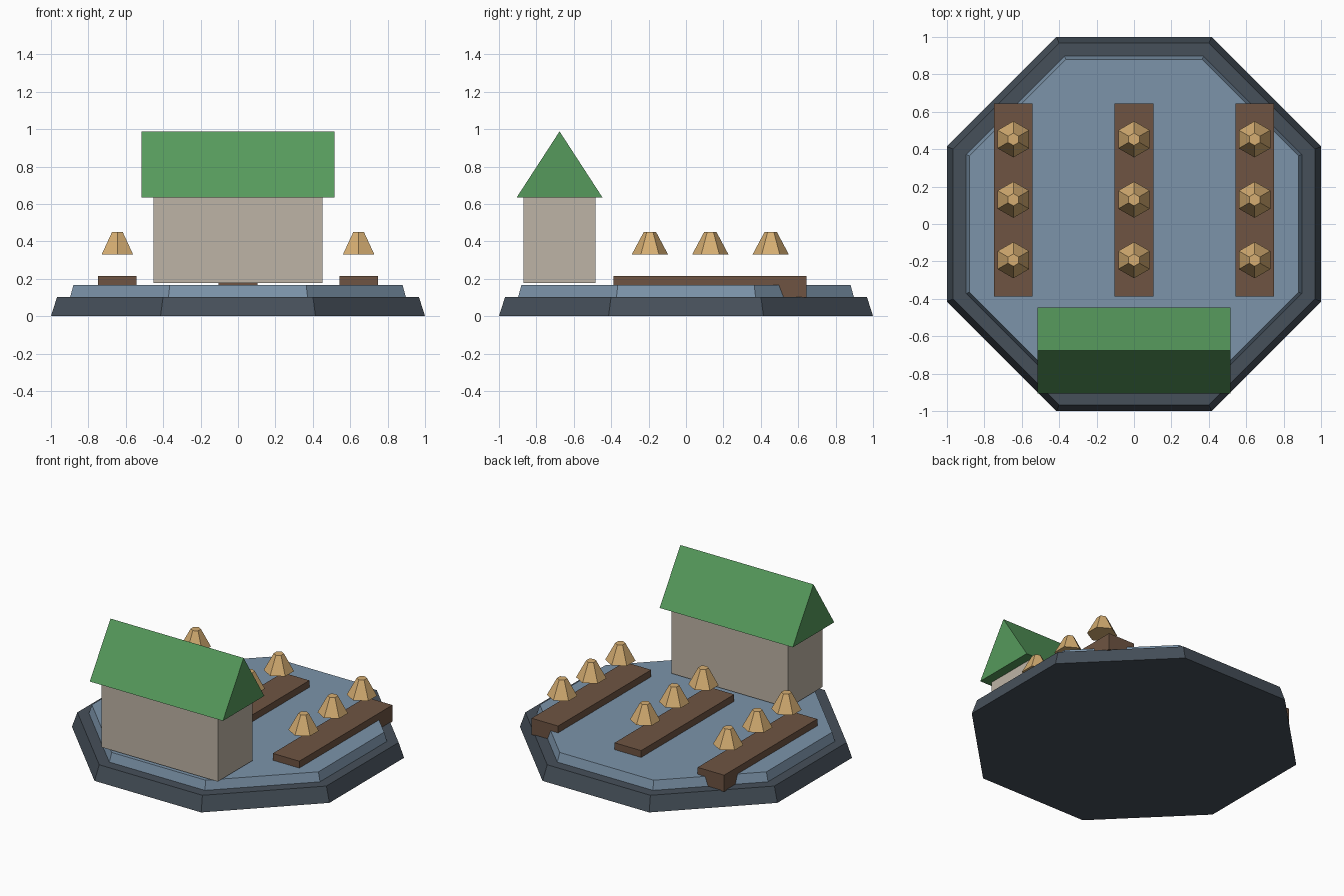
import bpy, bmesh
from math import sin, cos, pi

cube = bpy.data.objects.get("Cube")
if cube:
    bpy.data.objects.remove(cube, do_unlink=True)


def material(name, rgb):
    # 8-bit display colour converted to linear
    lin = [((c / 255 + 0.055) / 1.055) ** 2.4 for c in rgb]
    m = bpy.data.materials.new(name)
    m.use_nodes = True
    m.diffuse_color = (*lin, 1)
    bsdf = next(n for n in m.node_tree.nodes if n.type == 'BSDF_PRINCIPLED')
    bsdf.inputs["Base Color"].default_value = (*lin, 1)
    return m


slate = material("dark_slate", (70, 80, 90))
water = material("blue_grey", (124, 148, 170))
wood = material("brown_wood", (110, 84, 66))
straw = material("straw_tan", (214, 174, 114))
plaster = material("beige_plaster", (190, 180, 166))
green = material("roof_green", (86, 154, 92))


def loft(name, lower, upper, mat):
    """Closed solid joining two matching rings of points."""
    bm = bmesh.new()
    a = [bm.verts.new(p) for p in lower]
    b = [bm.verts.new(p) for p in upper]
    n = len(a)
    for i in range(n):
        j = (i + 1) % n
        bm.faces.new((a[i], a[j], b[j], b[i]))
    bm.faces.new(a)
    bm.faces.new(b)
    bmesh.ops.recalc_face_normals(bm, faces=bm.faces)
    mesh = bpy.data.meshes.new(name)
    bm.to_mesh(mesh)
    bm.free()
    mesh.materials.append(mat)
    obj = bpy.data.objects.new(name, mesh)
    bpy.context.collection.objects.link(obj)
    return obj


def ring(sides, radius, z, turn, x=0, y=0):
    angles = [turn + 2 * pi * i / sides for i in range(sides)]
    return [(x + radius * cos(t), y + radius * sin(t), z) for t in angles]


def box(name, x, y, z, mat):
    rect = [(x[0], y[0]), (x[1], y[0]), (x[1], y[1]), (x[0], y[1])]
    return loft(name, [(*p, z[0]) for p in rect], [(*p, z[1]) for p in rect], mat)


def octagon(name, low, high, z0, z1, mat):
    # radii are given to the flats
    k = 1 / cos(pi / 8)
    return loft(name, ring(8, low * k, z0, pi / 8), ring(8, high * k, z1, pi / 8), mat)


# Stepped octagonal ground
octagon("base", 1.0, 0.967, 0, 0.104, slate)
octagon("upper_deck", 0.897, 0.88, 0.104, 0.167, water)

# House with gabled roof
box("house_walls", (-0.452, 0.452), (-0.87, -0.485), (0.177, 0.635), plaster)
gable = [(-0.906, 0.634), (-0.446, 0.634), (-0.676, 0.988)]
loft("house_roof", [(-0.517, *p) for p in gable], [(0.517, *p) for p in gable], green)

# Planks, each with three hexagonal caps hovering above
for side, x in (("right", -0.645), ("middle", 0), ("left", 0.645)):
    box(side + "_plank", (x - 0.103, x + 0.103), (-0.388, 0.645), (0.099, 0.215), wood)
    for i, y in enumerate((-0.193, 0.13, 0.453)):
        loft(f"{side}_cap_{i + 1}", ring(6, 0.097, 0.33, pi / 2, x, y),
             ring(6, 0.033, 0.45, pi / 2, x, y), straw)
